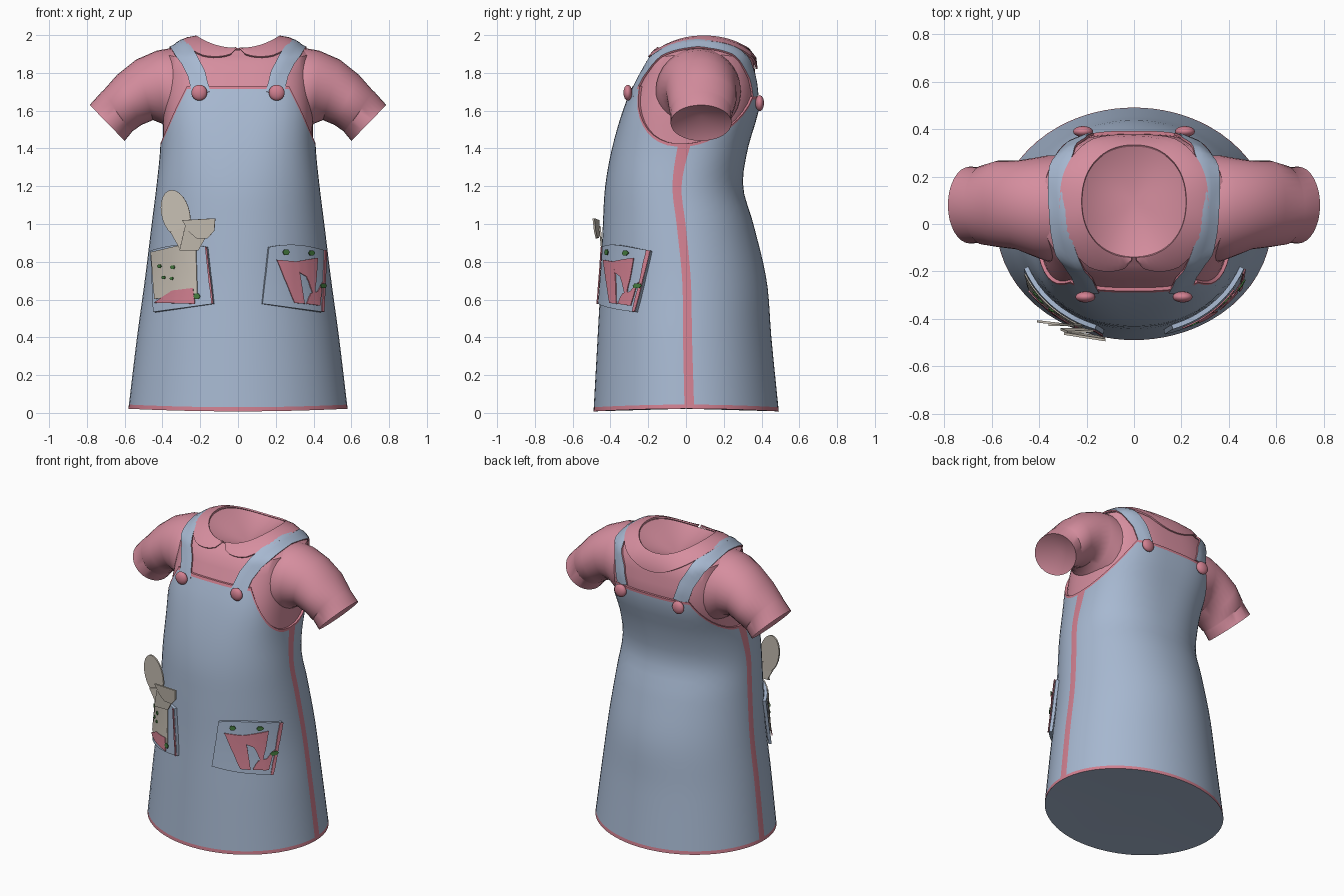
import bpy, bmesh
from math import sin, cos, pi, radians, sqrt, copysign
from mathutils import Vector
from mathutils.bvhtree import BVHTree

cube = bpy.data.objects.get("Cube")
if cube:
    bpy.data.objects.remove(cube)


def material(name, rgb):
    m = bpy.data.materials.new(name)
    m.use_nodes = True
    m.diffuse_color = (*rgb, 1)
    m.node_tree.nodes["Principled BSDF"].inputs["Base Color"].default_value = (*rgb, 1)
    return m


BLUE = material("denim blue", (0.385, 0.48, 0.635))
PINK = material("shirt pink", (0.67, 0.27, 0.345))
TRIM = material("trim pink", (0.64, 0.215, 0.28))
BEIGE = material("wood beige", (0.57, 0.52, 0.45))
GREEN = material("leaf green", (0.06, 0.20, 0.05))
made = []


def build(name, verts, faces, mats, thick=0, mirror=False, rule=None):
    bm = bmesh.new()
    vs = [bm.verts.new(v) for v in verts]
    for i, f in enumerate(faces):
        face = bm.faces.new([vs[j] for j in f])
        face.material_index = rule(i) if rule else 0
    bmesh.ops.recalc_face_normals(bm, faces=bm.faces)
    mesh = bpy.data.meshes.new(name)
    bm.to_mesh(mesh)
    bm.free()
    for m in mats:
        mesh.materials.append(m)
    ob = bpy.data.objects.new(name, mesh)
    bpy.context.collection.objects.link(ob)
    made.append(ob)
    if thick:
        s = ob.modifiers.new("thickness", "SOLIDIFY")
        s.thickness, s.offset = thick, 0
        s.material_offset_rim = len(mats) - 1
    if mirror:
        ob.modifiers.new("mirror", "MIRROR")


def skin(rows, closed=True, caps=()):
    """Join rows of points; caps lists (row index, centre point)."""
    n = len(rows[0])
    verts = [p for r in rows for p in r]
    faces = [(k * n + i, k * n + (i + 1) % n, (k + 1) * n + (i + 1) % n, (k + 1) * n + i)
             for k in range(len(rows) - 1) for i in range(n if closed else n - 1)]
    for k, centre in caps:
        base = (k % len(rows)) * n
        verts.append(Vector(centre))
        faces += [(base + i, base + (i + 1) % n, len(verts) - 1) for i in range(n)]
    return verts, faces


# Body profile: height, half width, front y, back y, squareness
BODY = [(0.0, .583, -.49, .492, 2), (.4, .535, -.468, .452, 2), (.7, .494, -.452, .427, 2),
        (1.0, .457, -.44, .357, 2.1), (1.2, .432, -.428, .302, 2.2), (1.4, .412, -.392, .328, 2.5),
        (1.6, .41, -.335, .385, 2.9), (1.72, .405, -.287, .393, 3), (1.8, .40, -.25, .38, 3)]


def section(z):
    """Smooth interpolation of the body profile."""
    k = max(i for i in range(len(BODY) - 1) if BODY[i][0] <= z or i == 0)
    p, q = BODY[k], BODY[k + 1]
    o, r = BODY[max(k - 1, 0)], BODY[min(k + 2, len(BODY) - 1)]
    h = q[0] - p[0]
    t = (z - p[0]) / h
    out = []
    for j in range(1, 5):
        m0 = (q[j] - o[j]) / (q[0] - o[0]) * h
        m1 = (r[j] - p[j]) / (r[0] - p[0]) * h
        out.append((2*t**3 - 3*t*t + 1) * p[j] + (t**3 - 2*t*t + t) * m0
                   + (3*t*t - 2*t**3) * q[j] + (t**3 - t*t) * m1)
    return out


def oval(a, z, hw, yf, yb, n, inset=0.0):
    c, s = cos(a), sin(a)
    return Vector(((hw - inset) * copysign(abs(c) ** (2 / n), c),
                   (yf + yb) / 2 + ((yb - yf) / 2 - inset) * copysign(abs(s) ** (2 / n), s), z))


def body(a, z, inset=0.0):
    return oval(a, z, *section(z), inset)


# Shared column angles; the seam columns sit slightly behind the side
STRIPE, SHIFT, CORNER = 0.052, 0.035, radians(57)


def quarter(start):
    return ([start + (CORNER - start) * i / 9 for i in range(9)]
            + [CORNER + (pi / 2 - CORNER) * i / 8 for i in range(9)])


ANG = sorted({round(f, 5) for q in quarter(STRIPE + SHIFT) for f in (q, pi - q)}
             | {round(f, 5) for q in quarter(STRIPE - SHIFT) for f in (pi + q, 2 * pi - q)})
N = len(ANG)


def dress_top(a):
    d = abs(pi / 2 - abs(pi / 2 - a % pi))
    high = 1.675 if sin(a) > 0 else 1.73
    return 1.425 + (high - 1.425) * min(1, d / CORNER) ** 1.8


# Dress: hem band, body rows, top binding and a turned-in lip
ROWS = 26
rows = []
for k in range(ROWS + 4):
    row = []
    for a in ANG:
        low, high = .008 + .014 * cos(a) ** 2, dress_top(a)
        lo, hi = low + .022, high - .016
        z = low if k == 0 else high if k > ROWS + 1 else lo + (hi - lo) * (k - 1) / ROWS
        row.append(body(a, z, .025 if k == ROWS + 3 else 0))
    rows.append(row)
dv, df = skin(rows, caps=[(0, (0, 0, .022))])


def dress_rule(i):
    k, col = divmod(i, N)
    if k >= ROWS + 3:
        return 0
    mid = (ANG[col] + ANG[(col + 1) % N] + (2 * pi if col == N - 1 else 0)) / 2
    return int(k == 0 or k > ROWS or abs(sin(mid) - SHIFT) < .01)


build("dress", dv, df, [BLUE, TRIM], rule=dress_rule)
dress_tree = BVHTree.FromPolygons(dv, df)

# Shirt body with rounded shoulders and a dished neck opening
NECK = (1.92, .22, -.14, .33, 2.2, .065)
rows = [[body(a, 1.36 + .055 * k, .014) for a in ANG] for k in range(9)]
for z, hw, yf, yb, n, lift in [(1.86, .385, -.21, .36, 2.7, .038), (1.89, .31, -.175, .345, 2.4, .064), NECK]:
    rows.append([oval(a, z + lift * cos(a) ** 2, hw, yf, yb, n) for a in ANG])
sv, sf = skin(rows, caps=[(-1, (0, .1, 1.84))])
build("shirt_body", sv, sf, [PINK])

# Sleeves: top x, z, bottom x, z, half depth, centre y
SLEEVE = [(.28, 1.92, .30, 1.46, .22, .07), (.36, 1.93, .36, 1.48, .225, .065),
          (.43, 1.918, .40, 1.53, .21, .07), (.54, 1.87, .45, 1.55, .187, .08),
          (.64, 1.79, .51, 1.525, .182, .085), (.715, 1.705, .56, 1.49, .167, .08),
          (.722, 1.70, .563, 1.485, .16, .08), (.785, 1.63, .60, 1.44, .162, .08)]
rows = []
for tx, tz, bx, bz, half, cy in SLEEVE:
    mid, arm = Vector(((tx + bx) / 2, cy, (tz + bz) / 2)), Vector(((tx - bx) / 2, 0, (tz - bz) / 2))
    rows.append([mid + arm * cos(i * pi / 16) + Vector((0, half * sin(i * pi / 16), 0)) for i in range(32)])
av, af = skin(rows, caps=[(-1, (.65, .08, 1.57))])
build("sleeves", av, af, [PINK], mirror=True)

top_tree = BVHTree.FromPolygons(sv + av, sf + [tuple(j + len(sv) for j in f) for f in af])
HEART = Vector((0, .06, 1.6))


def cling(p, off):
    """Lay a point on the shirt, lifted by off."""
    ray = (p - HEART).normalized()
    hit = top_tree.ray_cast(HEART + ray * 2, -ray)[0]
    return (hit or p) + ray * off


# Shoulder straps: ribbons lifted wherever the shirt would poke through
PATH = [(.20, -.30, 1.69), (.235, -.25, 1.81), (.275, -.19, 1.89), (.315, -.08, 1.95), (.335, .06, 1.98),
        (.33, .2, 1.95), (.295, .29, 1.89), (.255, .36, 1.79), (.215, .39, 1.64)]
line = [cling(Vector(p).lerp(Vector(q), s / 4), .011) for p, q in zip(PATH, PATH[1:]) for s in range(4)]
rows = []
for i, c in enumerate(line):
    along = line[min(i + 1, len(line) - 1)] - line[max(i - 1, 0)]
    side = along.cross(c - HEART).normalized()
    up = (c - HEART).normalized()
    curved = [c + side * w - up * w * w * 8 for w in (-.044, -.022, 0, .022, .044)]
    rows.append([max(p, cling(p, .010), key=lambda v: (v - HEART).length) for p in curved])
build("straps", *skin(rows, closed=False), [BLUE, TRIM], thick=.01, mirror=True)

# Rounded collar split at the front
inner, middle, outer = [], [], []
for i in range(65):
    t = i / 64
    a = -pi / 2 + .03 + (2 * pi - .06) * t
    z, hw, yf, yb, n, lift = NECK
    p = oval(a, z + lift * cos(a) ** 2, hw, yf, yb, n)
    w = (.10 - .03 * cos(a) ** 2) * min(1, sqrt(min(t, 1 - t) / .09)) + .004
    out = Vector((cos(a), sin(a), -.55)) * w
    inner.append(p + Vector((0, 0, .008)))
    middle.append(cling(p + out * .5, .016))
    outer.append(cling(p + out, .012))
build("collar", *skin([inner, middle, outer], closed=False), [PINK], thick=.01)

# Strap buttons, front and back
for name, loc in [("front_buttons", (.205, -.308, 1.695)), ("back_buttons", (.215, .39, 1.64))]:
    bpy.ops.mesh.primitive_uv_sphere_add(segments=20, ring_count=12, radius=.042)
    ob = bpy.context.object
    ob.name = name
    for v in ob.data.vertices:
        v.co = Vector((v.co.x, v.co.y * .55, v.co.z)) + Vector(loc)
    ob.data.materials.append(TRIM)
    ob.modifiers.new("mirror", "MIRROR")
    made.append(ob)


def on_dress(x, z, off):
    hit, normal = dress_tree.ray_cast(Vector((x, -2, z)), Vector((0, 1, 0)))[:2]
    if hit is None:
        hit, normal = dress_tree.find_nearest(Vector((x, -.15, z)))[:2]
    return hit + normal * (off if normal.y < 0 else -off)


def pocket_point(u, v):
    return ((.125 + .033 * v) + u * (.308 - .022 * v),
            .577 - .045 * u + v * (.30 + .025 * u) + .088 * u * (1 - u) * v)


def decal(name, outline, mat, lift=.028):
    """Thin painted shape lying on a pocket."""
    bm = bmesh.new()
    bm.faces.new([bm.verts.new((x, 0, z)) for x, z in outline])
    bmesh.ops.triangulate(bm, faces=bm.faces)
    bmesh.ops.subdivide_edges(bm, edges=bm.edges, cuts=8, use_grid_fill=True)
    verts = [on_dress(v.co.x, v.co.z, lift) for v in bm.verts]
    bm.verts.index_update()
    faces = [[v.index for v in f.verts] for f in bm.faces]
    bm.free()
    build(name, verts, faces, [mat], thick=.006)


# Patch pockets, each with one pink edge
STEPS = [i / 20 for i in range(21)]
for name, side in (("left_pocket", 1), ("right_pocket", -1)):
    rows = [[on_dress(side * x, z, .012) for x, z in (pocket_point(u, v) for u in STEPS)] for v in STEPS]
    build(name, *skin(rows, closed=False), [BLUE], thick=.02)
    edge = (.965, 1) if side > 0 else (.03, 0)
    strip = [pocket_point(edge[i], v) for i, v in ((0, 0), (1, 0), (1, 1), (0, 1))]
    decal(name + "_edge", [(side * x, z) for x, z in strip], TRIM)

# Printed fruit and leaves
decal("fruit_one", [(.195, .81), (.30, .80), (.335, .575), (.285, .58)], TRIM)
decal("fruit_two", [(.285, .80), (.40, .82), (.385, .60), (.345, .72), (.31, .74)], TRIM)
decal("fruit_three", [(.345, .575), (.412, .565), (.425, .69), (.40, .64), (.365, .63)], TRIM)
decal("pocket_print", [(-.42, .60), (-.205, .63), (-.21, .87), (-.30, .885), (-.435, .85)], BEIGE)
decal("fruit_four", [(-.42, .58), (-.215, .575), (-.225, .66), (-.33, .645)], TRIM, .031)
for x, z, r in [(.24, .85, .017), (.365, .845, .015), (.425, .67, .015), (-.205, .615, .017),
                (-.39, .775, .01), (-.325, .77, .012), (-.37, .715, .01), (-.33, .71, .009)]:
    decal("leaf", [(x + r * cos(i * pi / 3), z + r * sin(i * pi / 3)) for i in range(6)], GREEN, .034)


# Wooden tools standing in the right pocket
def tool(name, outline, depth):
    build(name, [(x, depth(x, z), z) for x, z in outline], [range(len(outline))], [BEIGE], thick=.01)


ring = [i * pi / 12 for i in range(24)]
tool("spoon_bowl", [(-.33 + .076 * cos(a) - .02 * sin(a), 1.055 + .125 * sin(a)) for a in ring],
     lambda x, z: -.42 - .12 * (x + .33))
tool("spoon_handle", [(-.36, .96), (-.26, .99), (-.22, .87), (-.31, .87)], lambda x, z: -.425)
tool("scoop_head", [(-.295, 1.02), (-.12, 1.03), (-.125, .965), (-.16, .925), (-.22, .925), (-.26, .96)],
     lambda x, z: -.455 - .15 * (x + .3) - .1 * (z - .95))
tool("scoop_handle", [(-.28, .99), (-.17, .93), (-.21, .86), (-.31, .86)], lambda x, z: -.448 - .1 * (z - .9))

bpy.ops.object.select_all(action="DESELECT")
for ob in made:
    ob.select_set(True)
bpy.context.view_layer.objects.active = made[0]
bpy.ops.object.convert(target="MESH")
bpy.ops.object.shade_smooth_by_angle(angle=radians(40))
